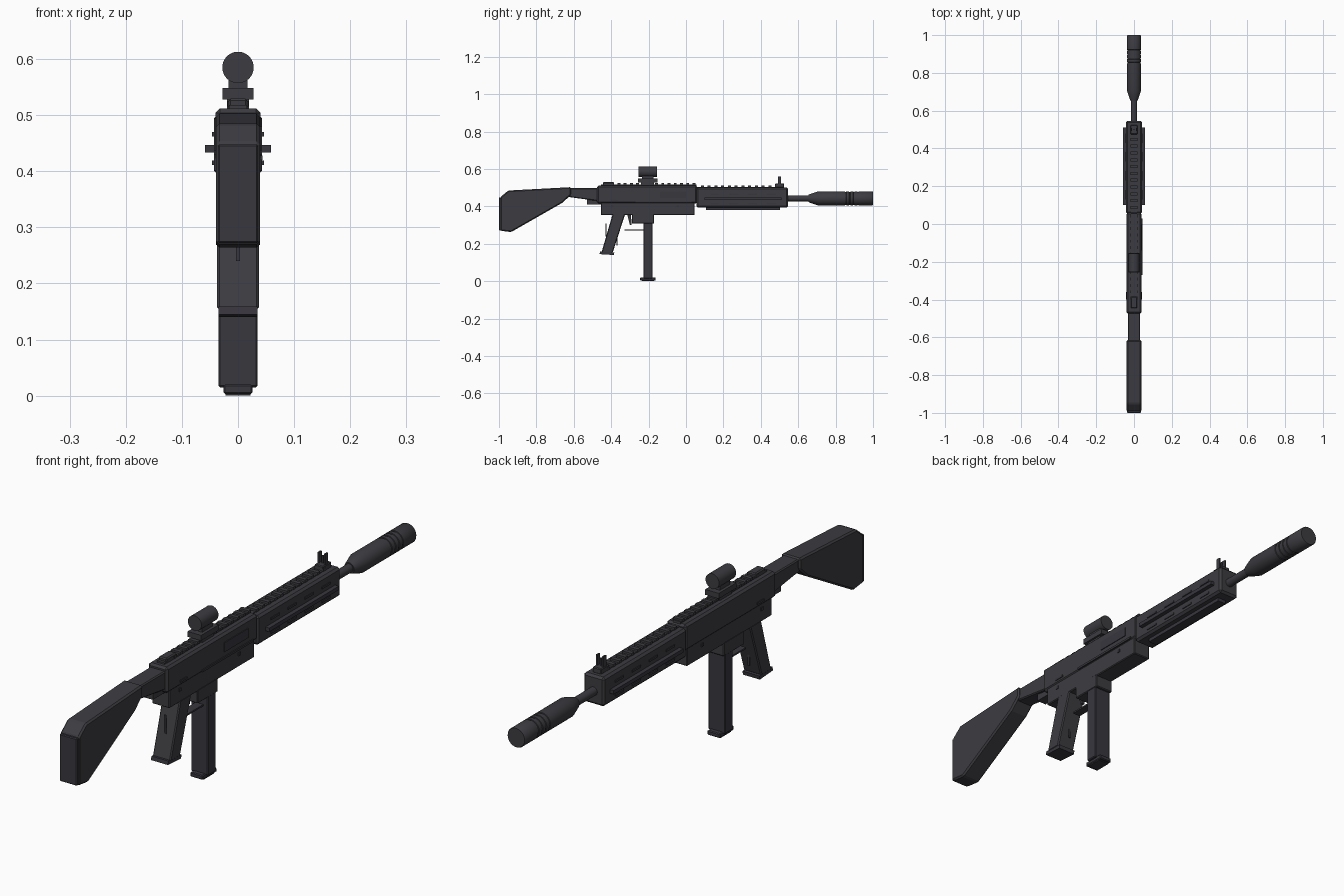
import bpy, bmesh, math

if "Cube" in bpy.data.objects:
    bpy.data.objects.remove(bpy.data.objects["Cube"])

def material(name, rgb):
    m = bpy.data.materials.new(name)
    m.diffuse_color = (*rgb, 1)
    m.use_nodes = True
    m.node_tree.nodes["Principled BSDF"].inputs["Base Color"].default_value = m.diffuse_color
    return m

GRAPHITE = material("graphite", (0.046, 0.045, 0.053))
DARK = material("dark_graphite", (0.040, 0.038, 0.048))

def finish(name, bm, mat, bevel=0.0):
    bmesh.ops.recalc_face_normals(bm, faces=bm.faces)
    me = bpy.data.meshes.new(name)
    bm.to_mesh(me)
    bm.free()
    me.materials.append(mat)
    ob = bpy.data.objects.new(name, me)
    bpy.context.collection.objects.link(ob)
    if bevel:
        mod = ob.modifiers.new("bevel", 'BEVEL')
        mod.width = bevel
        mod.segments = 1
        mod.limit_method = 'ANGLE'
    return ob

def slab(name, pts, hw, mat=GRAPHITE, bevel=0.0, cx=0.0):
    """Side profile of (y, z) points extruded across x."""
    bm = bmesh.new()
    a = [bm.verts.new((cx - hw, y, z)) for y, z in pts]
    b = [bm.verts.new((cx + hw, y, z)) for y, z in pts]
    bm.faces.new(a)
    bm.faces.new(b[::-1])
    n = len(pts)
    for i in range(n):
        j = (i + 1) % n
        bm.faces.new((a[i], a[j], b[j], b[i]))
    return finish(name, bm, mat, bevel)

def box(name, y, z, hw, mat=GRAPHITE, bevel=0.0, cx=0.0):
    return slab(name, [(y[0], z[0]), (y[1], z[0]), (y[1], z[1]), (y[0], z[1])],
                hw, mat, bevel, cx)

def lathe(name, profile, zc, mat=GRAPHITE, n=32):
    """(y, radius) profile turned around an axis along y."""
    bm = bmesh.new()
    rings = [[bm.verts.new((r * math.cos(2 * math.pi * k / n), y,
                            zc + r * math.sin(2 * math.pi * k / n)))
              for k in range(n)] for y, r in profile]
    for a, b in zip(rings, rings[1:]):
        for k in range(n):
            bm.faces.new((a[k], a[(k + 1) % n], b[(k + 1) % n], b[k]))
    bm.faces.new(rings[0])
    bm.faces.new(rings[-1][::-1])
    ob = finish(name, bm, mat)
    bpy.ops.object.select_all(action='DESELECT')
    ob.select_set(True)
    bpy.context.view_layer.objects.active = ob
    bpy.ops.object.shade_smooth_by_angle(angle=math.radians(35))
    return ob

# Stock, butt pad and neck
slab("stock", [(-0.992, 0.45), (-0.95, 0.485), (-0.615, 0.503), (-0.615, 0.462),
               (-0.66, 0.42), (-0.935, 0.263), (-0.992, 0.27)], 0.039, bevel=0.006)
box("butt_pad", (-1.0, -0.985), (0.272, 0.448), 0.036, DARK, 0.003)
slab("stock_neck", [(-0.64, 0.498), (-0.44, 0.498), (-0.44, 0.425), (-0.48, 0.43),
                    (-0.64, 0.452)], 0.032, bevel=0.004)
box("neck_lug", (-0.53, -0.44), (0.41, 0.436), 0.02)

# Receiver
box("lower_receiver", (-0.455, 0.045), (0.353, 0.44), 0.036, bevel=0.003)
box("upper_receiver", (-0.475, 0.06), (0.415, 0.512), 0.040, bevel=0.008)
box("port_cover", (-0.14, 0.0), (0.445, 0.48), 0.002, DARK, cx=0.041)
box("side_ridge", (-0.27, 0.03), (0.42, 0.428), 0.0025, DARK, cx=0.0415)
for s in (-1, 1):
    for y in (-0.40, -0.05):
        box("receiver_pin", (y, y + 0.012), (0.395, 0.407), 0.002, DARK, cx=s * 0.037)
    box("selector", (-0.40, -0.36), (0.43, 0.438), 0.002, DARK, cx=s * 0.041)

# Top rails with cross teeth
box("receiver_rail", (-0.455, 0.055), (0.505, 0.518), 0.016)
for i in range(14):
    y = -0.40 + i * 0.0335
    box("receiver_rail_tooth", (y, y + 0.015), (0.515, 0.525), 0.019)
box("rear_sight_base", (-0.445, -0.385), (0.508, 0.53), 0.017, bevel=0.004)
box("handguard_rail", (0.06, 0.52), (0.495, 0.505), 0.016)
for i in range(12):
    y = 0.08 + i * 0.036
    box("handguard_rail_tooth", (y, y + 0.016), (0.503, 0.513), 0.019)

# Handguard with side and bottom rails
box("handguard", (0.055, 0.545), (0.393, 0.502), 0.043, bevel=0.008)
box("bottom_rail", (0.107, 0.503), (0.38, 0.40), 0.018, DARK)
for s in (-1, 1):
    box("side_rail", (0.10, 0.51), (0.433, 0.447), 0.010, DARK, cx=s * 0.049)
    for z in (0.411, 0.462):
        for i in range(4):
            y = 0.13 + i * 0.10
            box("handguard_rib", (y, y + 0.05), (z, z + 0.008), 0.003, DARK, cx=s * 0.043)

# Front sight
box("front_sight_base", (0.475, 0.525), (0.50, 0.522), 0.018, bevel=0.003)
for s in (-1, 1):
    box("front_sight_ear", (0.492, 0.508), (0.52, 0.561), 0.003, cx=s * 0.013)
box("front_sight_post", (0.497, 0.503), (0.52, 0.55), 0.003)

# Barrel and muzzle tube with shallow grooves
lathe("barrel", [(0.53, 0.016), (0.67, 0.016)], 0.443)
tube = [(0.655, 0.020), (0.665, 0.024), (0.705, 0.037)]
for i in range(4):
    y = 0.85 + i * 0.022
    tube += [(y, 0.037), (y + 0.001, 0.0345), (y + 0.006, 0.0345), (y + 0.007, 0.037)]
lathe("muzzle_tube", tube + [(0.997, 0.037), (1.0, 0.035)], 0.443)

# Optic on its mount
box("optic_base", (-0.24, -0.17), (0.508, 0.532), 0.020)
box("optic_clamp", (-0.257, -0.153), (0.528, 0.548), 0.028)
box("optic_pillar", (-0.235, -0.175), (0.545, 0.57), 0.017)
lathe("optic_tube", [(-0.255, 0.028), (-0.155, 0.028)], 0.585)

# Magazine well and magazine
box("magazine_well", (-0.29, -0.17), (0.308, 0.36), 0.037, bevel=0.003)
box("magazine", (-0.227, -0.18), (0.015, 0.32), 0.035, DARK, 0.003)
box("magazine_foot", (-0.245, -0.162), (0.003, 0.02), 0.026, DARK, 0.003)
box("magazine_bottom", (-0.235, -0.172), (0.0, 0.006), 0.022, DARK)

# Grip, trigger and guard
slab("grip", [(-0.392, 0.36), (-0.325, 0.36), (-0.392, 0.153), (-0.452, 0.153)],
     0.037, bevel=0.004)
slab("grip_foot", [(-0.462, 0.145), (-0.385, 0.14), (-0.383, 0.154), (-0.46, 0.159)],
     0.035, DARK)
box("trigger_guard", (-0.33, -0.222), (0.270, 0.276), 0.016, DARK)
slab("trigger", [(-0.315, 0.36), (-0.295, 0.36), (-0.29, 0.30), (-0.30, 0.30)], 0.006, DARK)
box("front_grip_spine", (-0.371, -0.367), (0.19, 0.26), 0.004, DARK)
box("rear_grip_spine", (-0.430, -0.426), (0.24, 0.31), 0.004, DARK)
